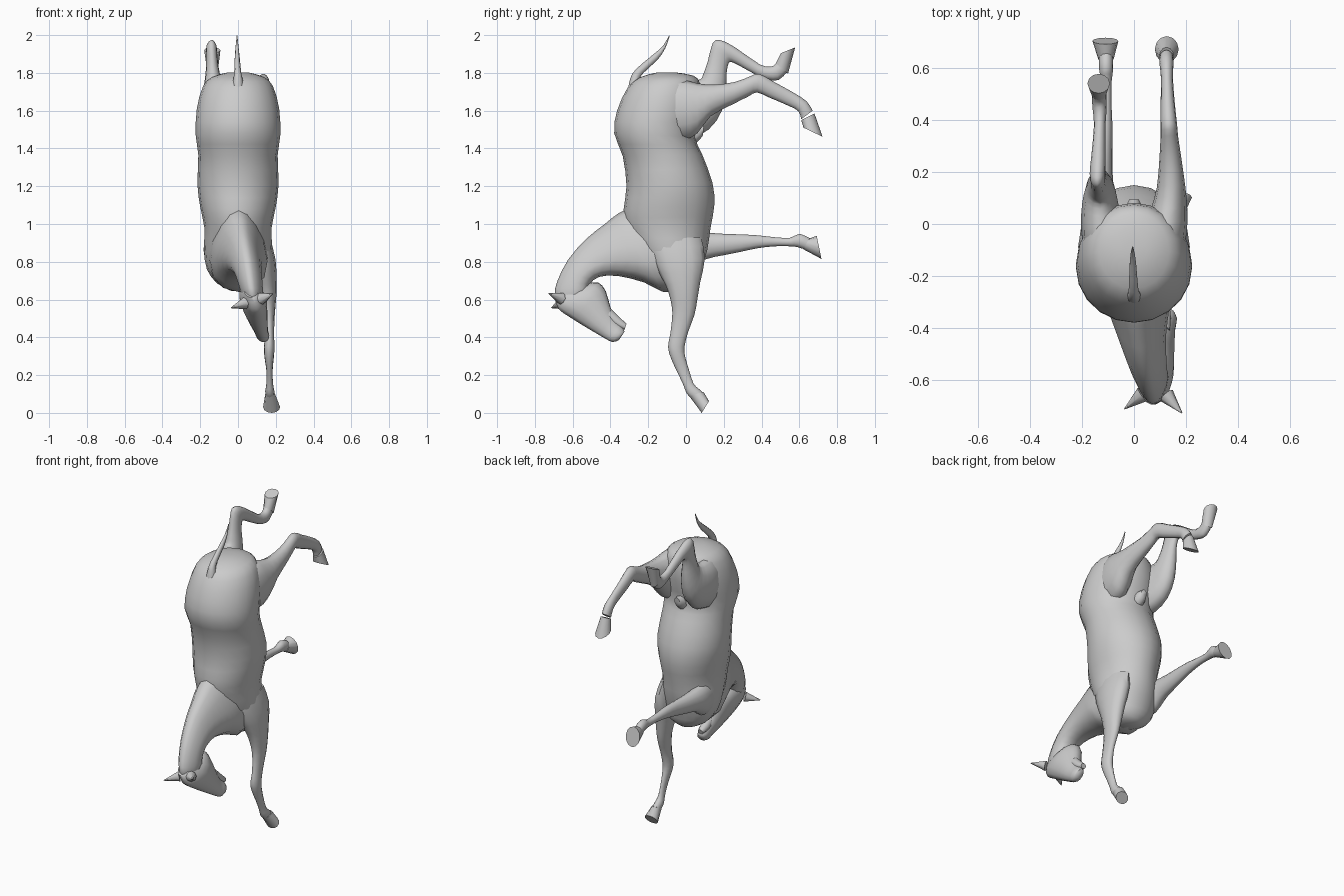
import bpy, bmesh, math
from mathutils import Vector

X = Vector((1, 0, 0))


def finish(name, bm, angle):
    bmesh.ops.recalc_face_normals(bm, faces=bm.faces)
    me = bpy.data.meshes.new(name)
    bm.to_mesh(me)
    bm.free()
    me.polygons.foreach_set("use_smooth", [True] * len(me.polygons))
    me.set_sharp_from_angle(angle=math.radians(angle))
    ob = bpy.data.objects.new(name, me)
    bpy.context.collection.objects.link(ob)
    return ob


def spline(rows, steps):
    # Catmull-Rom interpolation of section rows
    out = []
    for i in range(len(rows) - 1):
        p0, p1 = rows[max(i - 1, 0)], rows[i]
        p2, p3 = rows[i + 1], rows[min(i + 2, len(rows) - 1)]
        for s in range(steps):
            t = s / steps
            out.append([0.5 * (2 * b + (c - a) * t + (2 * a - 5 * b + 4 * c - d) * t * t
                               + (3 * b - a - 3 * c + d) * t ** 3)
                        for a, b, c, d in zip(p0, p1, p2, p3)])
    return out + [list(rows[-1])]


def loft(name, rows, steps=2, sides=14, taper=0.0, skew=0.0, angle=60):
    # row: edge A (y, z), edge B (y, z), centre x, half width
    bm = bmesh.new()
    rings = []
    for ya, za, yb, zb, x, w in spline(rows, steps):
        u = Vector((0, ya - yb, za - zb)) / 2
        u.x = skew * u.length
        c = Vector((x, (ya + yb) / 2, (za + zb) / 2))
        side = (X - X.project(u)).normalized() * w
        ring = []
        for k in range(sides):
            t = math.tau * k / sides
            f = 1 - taper * math.cos(t)
            ring.append(bm.verts.new(c + u * math.cos(t) + side * math.sin(t) * f))
        rings.append(ring)
    for r, q in zip(rings, rings[1:]):
        for k in range(sides):
            j = (k + 1) % sides
            bm.faces.new((r[k], r[j], q[j], q[k]))
    bm.faces.new(rings[0])
    bm.faces.new(rings[-1])
    return finish(name, bm, angle)


# Trunk, rump down to chest
loft("torso", [
    (-.15, 1.803, -.06, 1.803, 0, .05), (-.25, 1.775, .04, 1.785, 0, .135),
    (-.31, 1.72, .075, 1.74, 0, .185), (-.365, 1.6, .08, 1.62, 0, .218),
    (-.38, 1.48, .05, 1.46, 0, .224), (-.335, 1.36, .085, 1.37, 0, .21),
    (-.315, 1.2, .14, 1.22, 0, .215), (-.33, 1.08, .15, 1.1, 0, .2),
    (-.32, .98, .13, .98, 0, .178), (-.27, .87, .112, .86, 0, .18),
    (-.2, .76, .08, .76, 0, .165), (-.13, .68, .06, .69, .01, .12),
    (-.08, .645, .02, .65, .01, .05)], sides=20)

# Neck curving down, narrow along the crest
loft("neck", [
    (-.27, 1.1, -.03, .65, 0, .15), (-.36, 1.055, -.12, .64, .005, .145),
    (-.43, 1.0, -.22, .69, .015, .12), (-.53, .92, -.36, .725, .03, .09),
    (-.625, .81, -.46, .72, .05, .072), (-.68, .7, -.51, .68, .065, .062),
    (-.695, .63, -.52, .63, .075, .055), (-.67, .58, -.56, .58, .08, .04)], taper=.3)

# Head with forehead edge first, jaw edge second
loft("head", [
    (-.695, .61, -.63, .67, .07, .035), (-.675, .55, -.53, .685, .075, .06),
    (-.62, .51, -.465, .69, .08, .07), (-.56, .472, -.425, .645, .088, .064),
    (-.49, .43, -.40, .56, .105, .05), (-.43, .395, -.365, .49, .12, .037),
    (-.39, .375, -.335, .45, .13, .035), (-.355, .385, -.325, .43, .132, .022)], skew=.25)
loft("lower_lip", [
    (-.43, .49, -.395, .55, .11, .03), (-.37, .45, -.345, .50, .115, .028),
    (-.325, .44, -.315, .472, .12, .018)], sides=10)

# Ears
for base, tip in (((.035, -.655, .58), (-.037, -.712, .556)),
                  ((.125, -.66, .605), (.185, -.728, .632))):
    bm = bmesh.new()
    b, d = Vector(base), Vector(tip) - Vector(base)
    bmesh.ops.create_cone(bm, cap_ends=True, segments=8, radius1=.032, radius2=.002, depth=d.length)
    bmesh.ops.transform(bm, verts=bm.verts, matrix=d.to_track_quat('Z', 'Y').to_matrix().to_4x4())
    bmesh.ops.translate(bm, verts=bm.verts, vec=b + d / 2)
    finish("ear", bm, 60)

# Tail
loft("tail", [
    (-.31, 1.70, -.24, 1.72, 0, .035), (-.295, 1.77, -.245, 1.765, 0, .024),
    (-.265, 1.82, -.225, 1.80, -.002, .018), (-.17, 1.90, -.15, 1.87, -.004, .013),
    (-.12, 1.945, -.11, 1.93, -.005, .008), (-.09, 1.999, -.086, 1.995, -.005, .002)], sides=8)

# Sheath between the hind legs
loft("sheath", [
    (.0, 1.52, .0, 1.42, 0, .04), (.06, 1.52, .055, 1.43, 0, .035),
    (.095, 1.52, .09, 1.47, 0, .02)], sides=10)

# Standing front leg
loft("right_front_leg", [
    (-.2, .92, .08, .93, .11, .06), (-.17, .8, .1, .82, .135, .064),
    (-.11, .68, .075, .69, .15, .055), (-.085, .61, .06, .60, .158, .044),
    (-.072, .53, .045, .52, .163, .032), (-.083, .42, .012, .43, .167, .024),
    (-.095, .35, -.008, .35, .165, .028), (-.08, .29, -.005, .3, .165, .025),
    (-.048, .22, .018, .22, .167, .016), (-.015, .15, .04, .155, .168, .018),
    (.002, .105, .065, .13, .168, .024), (.025, .08, .092, .105, .17, .024)], sides=12)
loft("right_front_hoof", [
    (.018, .088, .092, .112, .17, .026), (.083, .0, .122, .062, .178, .045)],
    steps=1, sides=12, angle=40)

# Raised front leg, stretched to the rear
loft("left_front_leg", [
    (-.12, .96, -.12, .73, -.10, .06), (.0, .97, .02, .76, -.125, .058),
    (.11, .955, .1, .812, -.127, .048), (.2, .948, .2, .835, -.12, .038),
    (.29, .945, .29, .853, -.113, .03), (.38, .94, .38, .872, -.11, .027),
    (.47, .93, .47, .882, -.108, .021), (.55, .927, .55, .882, -.107, .021),
    (.602, .948, .588, .878, -.107, .027), (.66, .922, .63, .865, -.108, .027)], sides=12)
loft("left_front_hoof", [
    (.65, .922, .622, .866, -.108, .03), (.692, .938, .717, .815, -.11, .05)],
    steps=1, sides=12, angle=40)

# Hind leg, half stretched
loft("right_hind_leg", [
    (-.2, 1.72, -.17, 1.44, .10, .075), (-.05, 1.765, -.02, 1.445, .118, .085),
    (.06, 1.745, .06, 1.48, .135, .07), (.15, 1.738, .13, 1.57, .143, .055),
    (.26, 1.752, .25, 1.635, .14, .042), (.34, 1.782, .33, 1.675, .136, .034),
    (.388, 1.795, .375, 1.697, .134, .032), (.47, 1.75, .44, 1.67, .13, .028),
    (.57, 1.695, .545, 1.625, .127, .023), (.64, 1.648, .595, 1.597, .125, .027),
    (.67, 1.60, .61, 1.555, .125, .026)], sides=12)
loft("right_hind_hoof", [
    (.68, 1.585, .61, 1.55, .125, .028), (.723, 1.462, .622, 1.51, .126, .046)],
    steps=1, sides=12, angle=40)

# Hind leg, strongly folded
loft("left_hind_leg", [
    (-.2, 1.72, -.17, 1.44, -.10, .075), (-.06, 1.765, .0, 1.445, -.118, .085),
    (.03, 1.76, .12, 1.5, -.13, .07), (.075, 1.765, .19, 1.6, -.13, .058),
    (.09, 1.79, .213, 1.72, -.132, .045), (.115, 1.86, .215, 1.80, -.136, .033),
    (.14, 1.955, .225, 1.85, -.14, .03), (.178, 1.975, .24, 1.857, -.14, .03),
    (.26, 1.935, .27, 1.845, -.137, .027), (.39, 1.845, .37, 1.79, -.132, .022),
    (.45, 1.833, .43, 1.765, -.132, .027), (.47, 1.845, .49, 1.762, -.134, .028),
    (.482, 1.86, .535, 1.805, -.135, .028)], sides=12)
loft("left_hind_hoof", [
    (.475, 1.85, .54, 1.795, -.135, .03), (.503, 1.905, .578, 1.935, -.136, .043)],
    steps=1, sides=12, angle=40)
